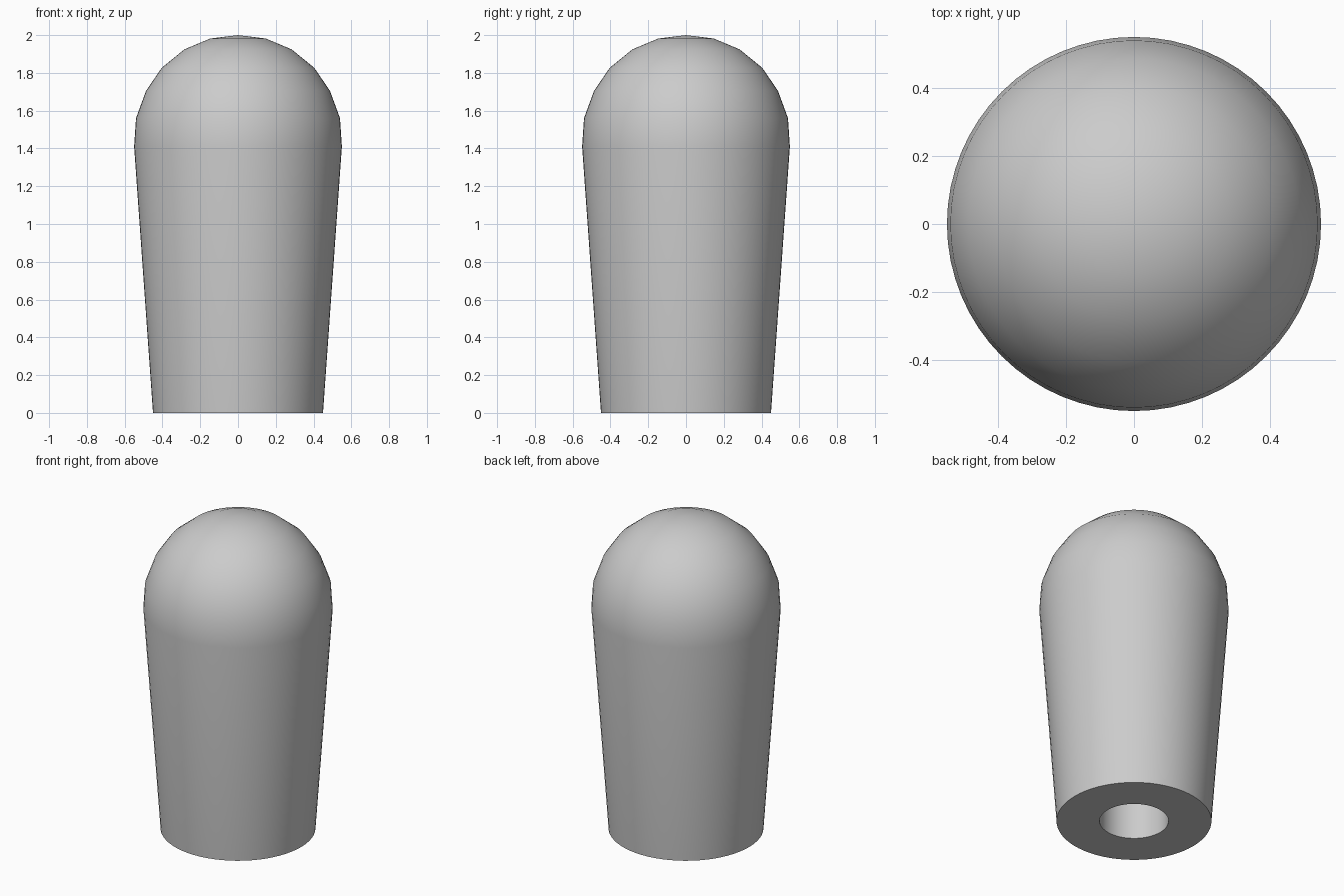
import bpy
import bmesh
import math

cube = bpy.data.objects.get("Cube")
if cube:
    bpy.data.objects.remove(cube, do_unlink=True)

SEGMENTS = 64
HOLE_RADIUS, HOLE_DEPTH = 0.2, 1.2

# Plain grey plastic
grey = bpy.data.materials.new("light_grey")
grey.use_nodes = True
colour = (0.6, 0.6, 0.6, 1)
grey.diffuse_color = colour
grey.node_tree.nodes["Principled BSDF"].inputs["Base Color"].default_value = colour

# Half section: blind hole, flat underside, tapered side, domed tip
profile = [
    (0, HOLE_DEPTH), (HOLE_RADIUS, HOLE_DEPTH), (HOLE_RADIUS, 0),
    (0.45, 0), (0.55, 1.41), (0.54, 1.56), (0.487, 1.705),
    (0.403, 1.828), (0.283, 1.925), (0.147, 1.982), (0, 2),
]

# Spin the section into a closed solid
bm = bmesh.new()
verts = [bm.verts.new((r, 0, z)) for r, z in profile]
edges = [bm.edges.new(pair) for pair in zip(verts, verts[1:])]
bmesh.ops.spin(bm, geom=verts + edges, cent=(0, 0, 0), axis=(0, 0, 1),
               angle=math.tau, steps=SEGMENTS, use_duplicate=False)
bmesh.ops.remove_doubles(bm, verts=bm.verts[:], dist=0.0001)
bmesh.ops.recalc_face_normals(bm, faces=bm.faces[:])

mesh = bpy.data.meshes.new("tapered_knob")
bm.to_mesh(mesh)
bm.free()
mesh.materials.append(grey)
knob = bpy.data.objects.new("tapered_knob", mesh)
bpy.context.collection.objects.link(knob)

# Smooth body with crisp rims
bpy.ops.object.select_all(action="DESELECT")
knob.select_set(True)
bpy.context.view_layer.objects.active = knob
bpy.ops.object.shade_smooth_by_angle(angle=math.radians(40))
